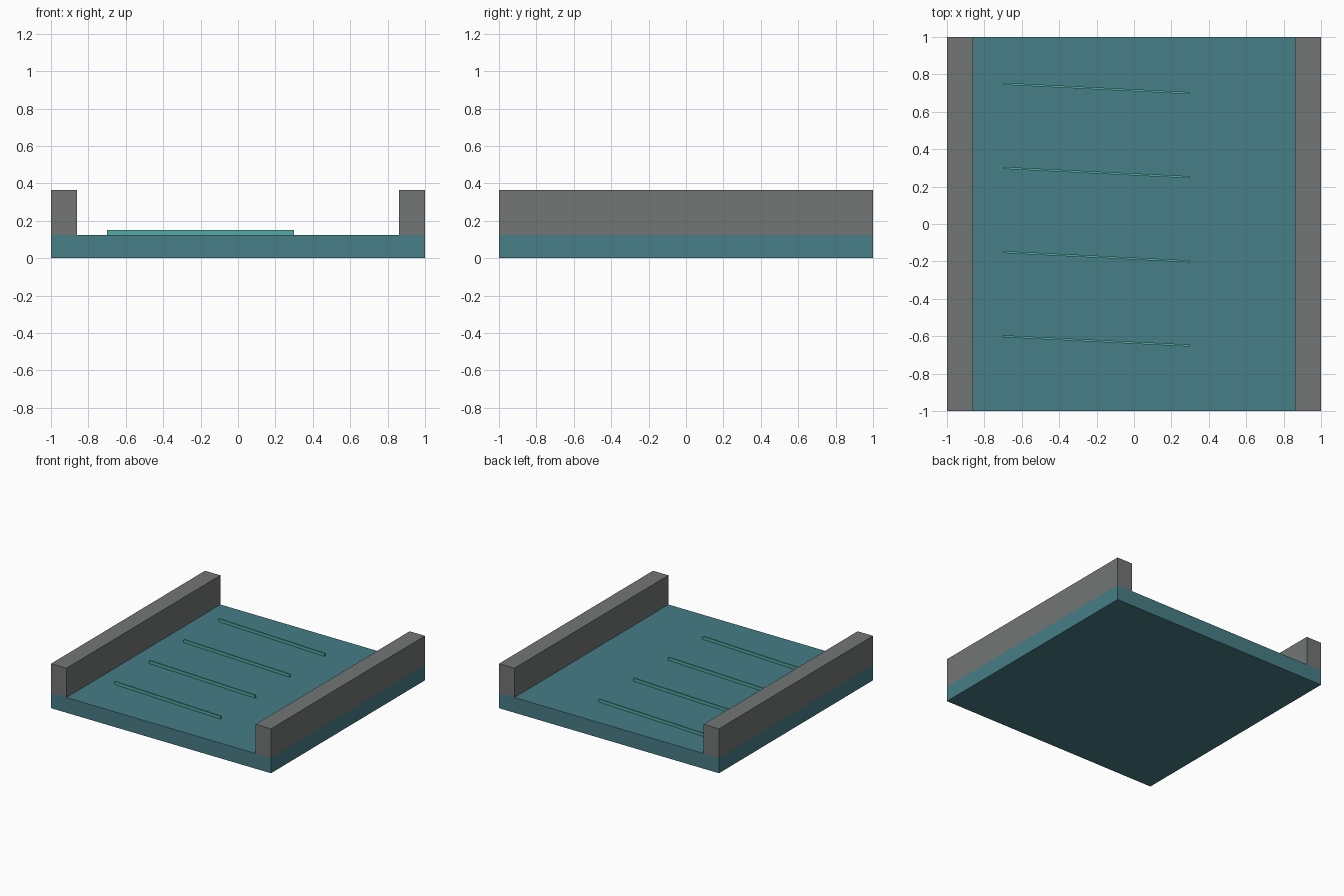
import bpy
import math

old = bpy.data.objects.get("Cube")
if old:
    bpy.data.objects.remove(old, do_unlink=True)


def make_material(name, rgb):
    mat = bpy.data.materials.new(name)
    mat.use_nodes = True
    colour = (*rgb, 1.0)
    mat.diffuse_color = colour
    node = next(n for n in mat.node_tree.nodes if n.type == "BSDF_PRINCIPLED")
    node.inputs["Base Color"].default_value = colour
    return mat


def add_box(name, centre, size, mat, turn=0.0):
    bpy.ops.mesh.primitive_cube_add(size=1, location=centre)
    obj = bpy.context.object
    obj.name = name
    obj.scale = size
    bpy.ops.object.transform_apply(location=False, rotation=False, scale=True)
    obj.rotation_euler.z = turn
    obj.data.materials.append(mat)
    return obj


water = make_material("deep_teal", (0.063, 0.205, 0.24))
stone = make_material("stone_grey", (0.168, 0.18, 0.174))
foam = make_material("light_teal", (0.085, 0.40, 0.36))

BASE_TOP = 0.125
WALL_TOP = 0.365
WALL_WIDTH = 0.14
RIPPLE_HEIGHT = 0.025

# Water slab
add_box("water_slab", (0, 0, BASE_TOP / 2), (2, 2, BASE_TOP), water)

# Bank walls on both sides
for side, name in ((1, "left_bank"), (-1, "right_bank")):
    add_box(name, (side * (1 - WALL_WIDTH / 2), 0, (BASE_TOP + WALL_TOP) / 2),
            (WALL_WIDTH, 2, WALL_TOP - BASE_TOP), stone)

# Slanted ripples standing on the water
for i in range(4):
    add_box(f"ripple_{i + 1}", (-0.2, -0.625 + 0.45 * i, BASE_TOP + RIPPLE_HEIGHT / 2),
            (1.0, 0.011, RIPPLE_HEIGHT), foam, -math.atan(0.05))
